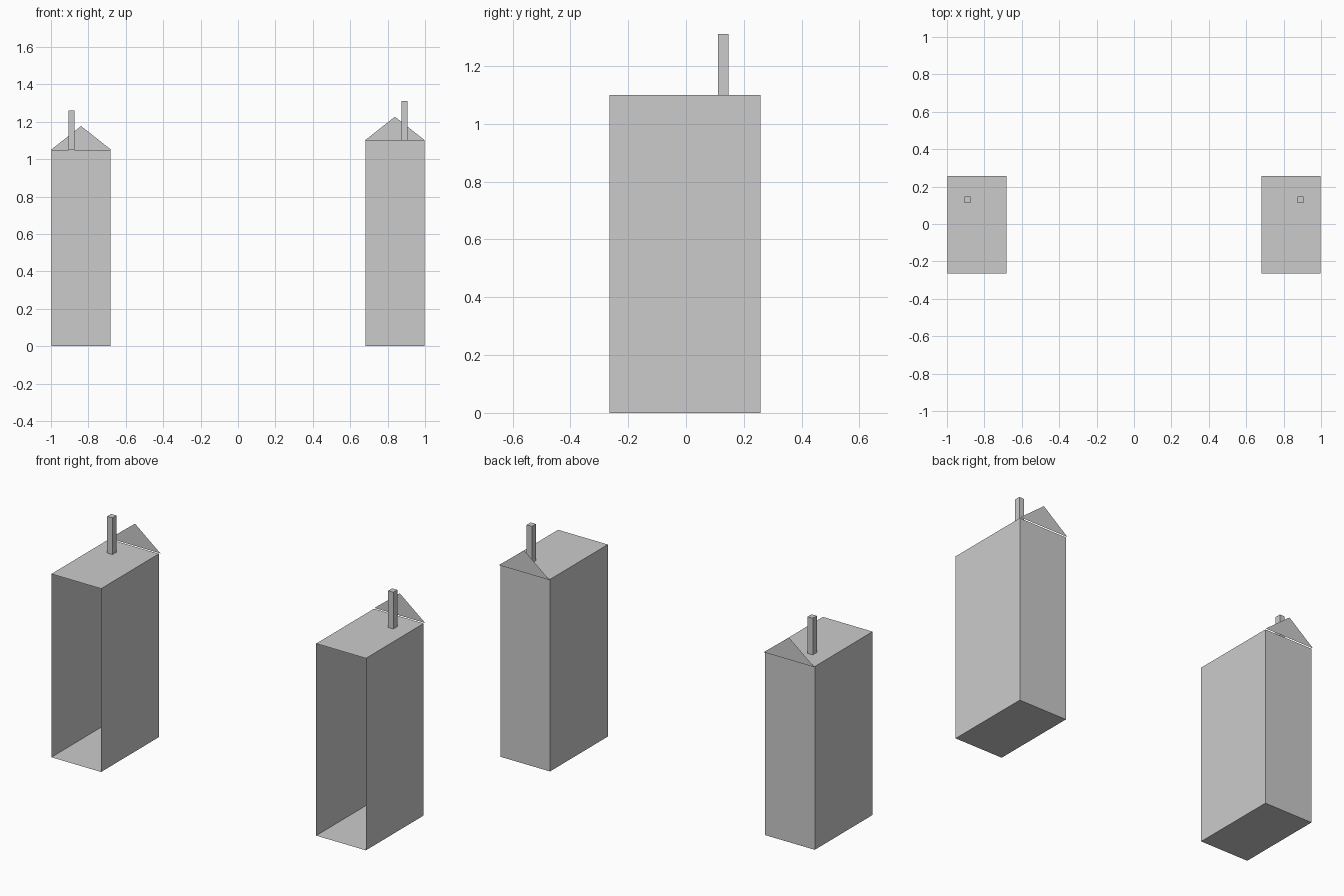
import bpy, bmesh
from mathutils import Matrix, Vector

if "Cube" in bpy.data.objects:
    bpy.data.objects.remove(bpy.data.objects["Cube"])


def add_object(name, bm):
    mesh = bpy.data.meshes.new(name)
    bm.to_mesh(mesh)
    bm.free()
    obj = bpy.data.objects.new(name, mesh)
    bpy.context.collection.objects.link(obj)
    return obj


def box(name, center, size, open_front=False):
    bm = bmesh.new()
    m = Matrix.Translation(center) @ Matrix.Diagonal((*size, 1))
    bmesh.ops.create_cube(bm, size=1, matrix=m)
    if open_front:
        bm.normal_update()
        front = [f for f in bm.faces if f.normal.y < -0.9]
        bmesh.ops.delete(bm, geom=front, context='FACES')
    return add_object(name, bm)


def gable(name, x, y, z, half_width, height):
    bm = bmesh.new()
    points = [(x + half_width, y, z), (x - half_width, y, z), (x, y, z + height)]
    bm.faces.new([bm.verts.new(p) for p in points])
    return add_object(name, bm)


# Two tall houses: side sign and wall height
for label, side, height in (("left", -1, 1.05), ("right", 1, 1.10)):
    x = side * 0.839
    # Thin shell with an open front
    box(label + "_house_shell", Vector((x, -0.004, height / 2)),
        (0.315, 0.523, height), open_front=True)
    # Single-sheet gable just behind the back wall
    gable(label + "_back_gable", x, 0.266, height, 0.161, 0.127)
    # Chimney standing on the flat top
    box(label + "_chimney", Vector((side * 0.89, 0.129, height + 0.105)),
        (0.033, 0.036, 0.21))
